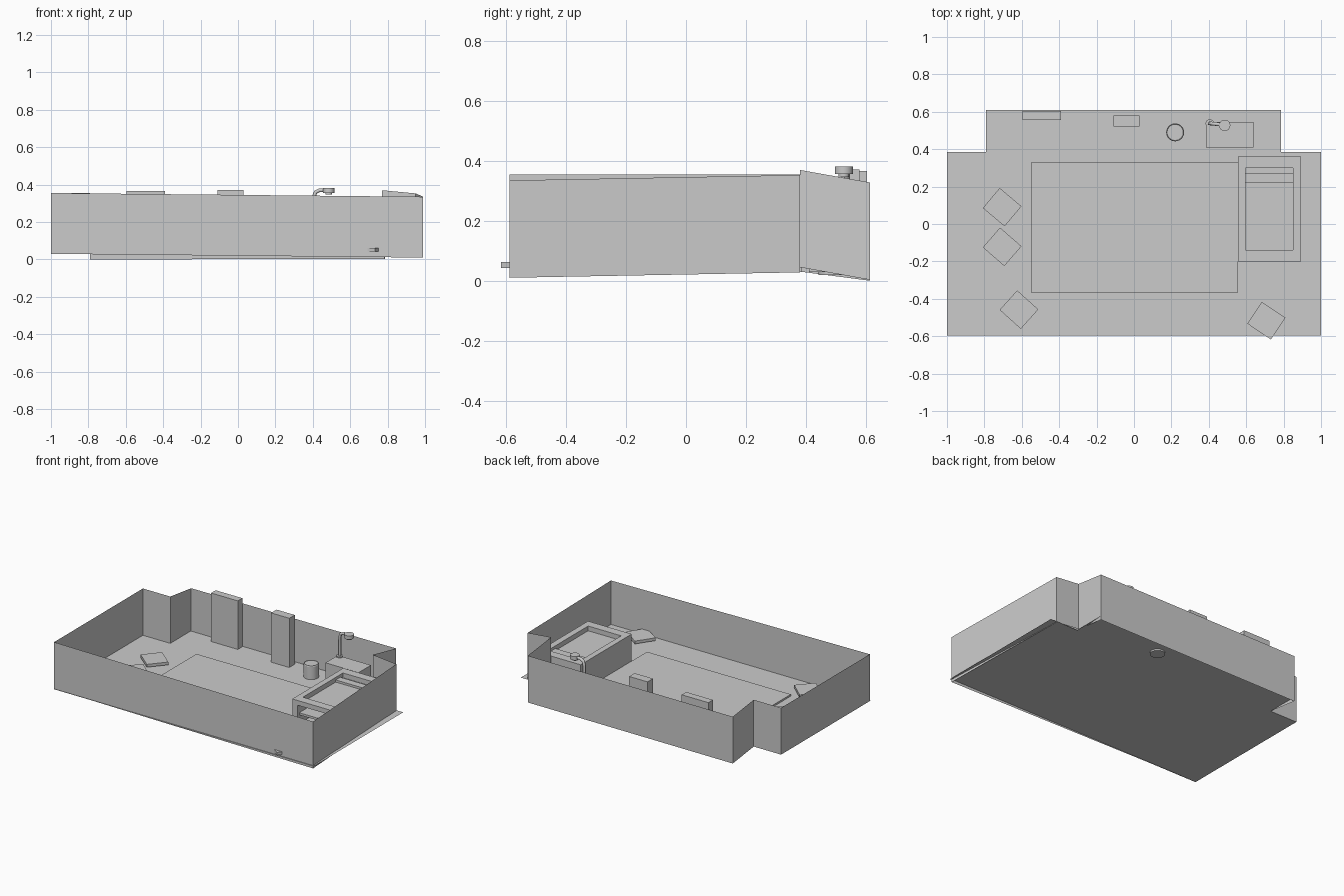
import bpy, bmesh, math
from mathutils import Vector

cube = bpy.data.objects.get("Cube")
if cube:
    bpy.data.objects.remove(cube, do_unlink=True)

GREY = (0.6, 0.6, 0.6, 1)
grey = bpy.data.materials.new("plain grey")
grey.use_nodes = True
grey.diffuse_color = GREY
grey.node_tree.nodes["Principled BSDF"].inputs["Base Color"].default_value = GREY
FLOOR = 0.03


def finish(name, bm):
    mesh = bpy.data.meshes.new(name)
    bm.to_mesh(mesh)
    bm.free()
    mesh.materials.append(grey)
    ob = bpy.data.objects.new(name, mesh)
    bpy.context.collection.objects.link(ob)
    return ob


def box(name, x, y, z, turn=0):
    """Box from (min, max) pairs, turned about its own vertical axis."""
    bm = bmesh.new()
    bmesh.ops.create_cube(bm, size=1)
    for v in bm.verts:
        v.co = Vector([v.co[i] * (r[1] - r[0]) for i, r in enumerate((x, y, z))])
    ob = finish(name, bm)
    ob.location = [(r[0] + r[1]) / 2 for r in (x, y, z)]
    ob.rotation_euler.z = math.radians(turn)
    return ob


def lathe(name, centre, profile, sides=32):
    """Round part from (radius, height) rings, closed at both ends."""
    bm = bmesh.new()
    rings = []
    for r, z in profile:
        rings.append([bm.verts.new((r * math.cos(a), r * math.sin(a), z))
                      for a in (math.tau * i / sides for i in range(sides))])
    for a, b in zip(rings, rings[1:]):
        for i in range(sides):
            j = (i + 1) % sides
            bm.faces.new((a[i], a[j], b[j], b[i]))
    bm.faces.new(rings[0][::-1])
    bm.faces.new(rings[-1])
    ob = finish(name, bm)
    ob.location = (*centre, 0)
    for p in ob.data.polygons:
        p.use_smooth = len(p.vertices) == 4 and abs(p.normal.z) < 0.5
    return ob


# Floor: a flat sheet with two notched back corners
bm = bmesh.new()
outline = [(-1, -0.595), (1, -0.595), (1, 0.385), (0.785, 0.385),
           (0.785, 0.61), (-0.79, 0.61), (-0.79, 0.385), (-1, 0.385)]
bm.faces.new([bm.verts.new((x, y, FLOOR)) for x, y in outline])
finish("floor", bm)

# Walls: thin sheets raised from a slightly uneven base line
bm = bmesh.new()
base = [(-1, -0.59, 0.03), (0.99, -0.59, 0.01), (0.95, 0.38, 0.028),
        (0.77, 0.38, 0.045), (0.785, 0.615, 0.003), (-0.79, 0.615, 0),
        (-0.79, 0.385, 0.03), (-1, 0.385, 0.03)]
low = [bm.verts.new(p) for p in base]
high = [bm.verts.new((x, y, z + 0.325)) for x, y, z in base]
for i in range(len(base)):
    j = (i + 1) % len(base)
    bm.faces.new((low[i], low[j], high[j], high[i]))
finish("walls", bm)

# Rug and loose floor cushions
box("rug", (-0.55, 0.555), (-0.365, 0.33), (FLOOR, 0.042))
for i, (x, y, turn) in enumerate([(-0.705, 0.09, -40), (-0.705, -0.122, -41),
                                  (-0.615, -0.458, -42), (0.708, -0.517, -34)]):
    box(f"cushion_{i + 1}", (x - 0.076, x + 0.076), (y - 0.07, y + 0.07),
        (0.042, 0.062), turn)

# Tall cupboards along the back wall
box("left_cupboard", (-0.595, -0.39), (0.555, 0.605), (FLOOR, 0.367))
box("middle_cupboard", (-0.11, 0.03), (0.52, 0.58), (FLOOR, 0.372))

# Bin with a narrow rim
lathe("bin", (0.22, 0.49), [(0.048, 0.02), (0.048, 0.12), (0.045, 0.125),
                            (0.043, 0.122)])

# Side table and its lamp
box("side_table", (0.385, 0.64), (0.41, 0.545), (FLOOR, 0.2))
lathe("lamp_foot", (0.405, 0.538), [(0.022, 0.2), (0.022, 0.207)])
curve = bpy.data.curves.new("lamp_arm", "CURVE")
curve.dimensions = "3D"
curve.bevel_depth = 0.01
curve.bevel_resolution = 2
curve.use_fill_caps = True
path = [(0.405, 0.538, 0.2), (0.405, 0.538, 0.335), (0.415, 0.537, 0.36),
        (0.435, 0.535, 0.37), (0.475, 0.53, 0.37)]
spline = curve.splines.new("POLY")
spline.points.add(len(path) - 1)
for point, co in zip(spline.points, path):
    point.co = (*co, 1)
curve.materials.append(grey)
arm = bpy.data.objects.new("lamp_arm", curve)
bpy.context.collection.objects.link(arm)
lathe("lamp_head", (0.485, 0.527), [(0.018, 0.347), (0.018, 0.356), (0.03, 0.356),
                                    (0.03, 0.382)])

# Raised bed: side panels, end rails, mattress, pillow and open end with a shelf
X0, X1, Y0, Y1, TOP = 0.557, 0.893, -0.2, 0.36, 0.228
IX0, IX1, IY0, IY1 = 0.597, 0.85, -0.14, 0.3
box("bed_left_panel", (IX1, X1), (Y0, Y1), (FLOOR, TOP))
box("bed_right_panel", (X0, IX0), (Y0, Y1), (FLOOR, TOP))
box("bed_head_panel", (IX0, IX1), (IY1, Y1), (FLOOR, TOP))
box("bed_foot_rail", (IX0, IX1), (Y0, IY0), (0.195, TOP))
box("bed_mattress", (IX0, IX1), (IY0, IY1), (0.165, 0.195))
box("bed_pillow", (IX0, IX1), (0.22, 0.27), (0.195, 0.21))
box("bed_shelf", (IX0, IX1), (Y0 + 0.02, IY1), (0.12, 0.135))
box("bed_base", (IX0, IX1), (Y0, IY1), (FLOOR, 0.06))
